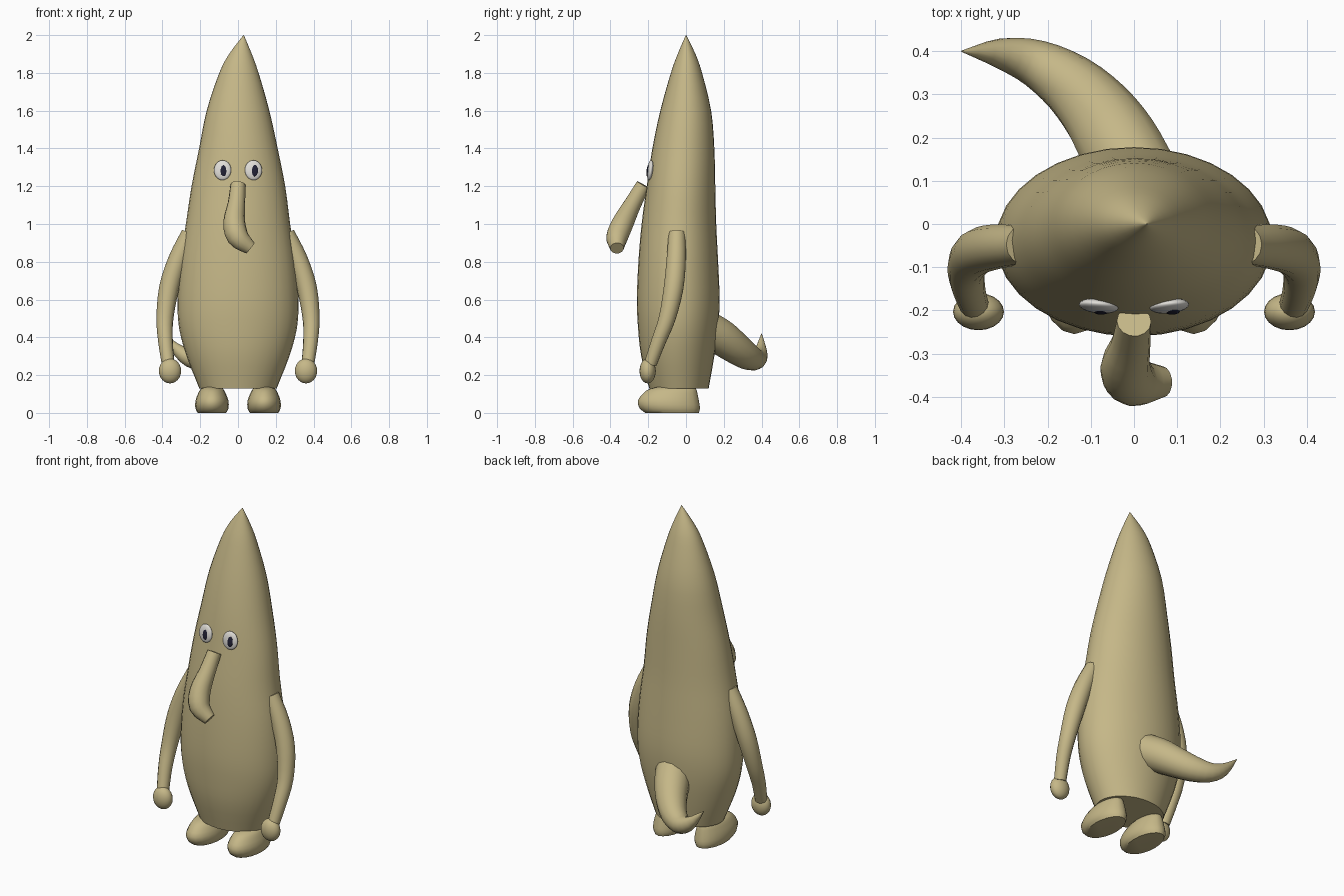
import bpy, bmesh, math
from mathutils import Vector

if "Cube" in bpy.data.objects:
    bpy.data.objects.remove(bpy.data.objects["Cube"])


def material(name, rgb):
    m = bpy.data.materials.new(name)
    m.diffuse_color = (*rgb, 1)
    m.use_nodes = True
    m.node_tree.nodes["Principled BSDF"].inputs["Base Color"].default_value = m.diffuse_color
    return m


TAN = material("olive tan", (0.56, 0.475, 0.245))
WHITE = material("eye white", (0.74, 0.72, 0.68))
DARK = material("pupil dark", (0.015, 0.015, 0.035))


def spline(points, steps):
    """Smooth interpolation through tuples of any length."""
    pts = [Vector(p) for p in points]
    pts = [2 * pts[0] - pts[1]] + pts + [2 * pts[-1] - pts[-2]]
    out = []
    for i in range(1, len(pts) - 2):
        a, b, c, d = pts[i - 1:i + 3]
        for s in range(steps):
            t = s / steps
            out.append(0.5 * (2 * b + (c - a) * t + (2 * a - 5 * b + 4 * c - d) * t * t
                              + (3 * b - a - 3 * c + d) * t ** 3))
    return out + [pts[-2]]


def loft(name, rings, mat):
    """Skin a list of equal rings and cap both ends."""
    bm = bmesh.new()
    loops = [[bm.verts.new(p) for p in ring] for ring in rings]
    n = len(loops[0])
    for a, b in zip(loops, loops[1:]):
        for i in range(n):
            j = (i + 1) % n
            bm.faces.new((a[i], a[j], b[j], b[i]))
    bm.faces.new(loops[0][::-1])
    bm.faces.new(loops[-1])
    bmesh.ops.recalc_face_normals(bm, faces=bm.faces)
    mesh = bpy.data.meshes.new(name)
    bm.to_mesh(mesh)
    bm.free()
    ob = bpy.data.objects.new(name, mesh)
    bpy.context.collection.objects.link(ob)
    mesh.materials.append(mat)
    smooth(ob)
    return ob


def smooth(ob):
    bpy.ops.object.select_all(action='DESELECT')
    ob.select_set(True)
    bpy.context.view_layer.objects.active = ob
    bpy.ops.object.shade_smooth_by_angle(angle=math.radians(50))


def stack(name, sections, steps, sides):
    """Loft of flat ellipses: (z, x centre, x radius, front y, back y)."""
    rings = []
    for z, cx, rx, y0, y1 in spline(sections, steps):
        rings.append([(cx + rx * math.cos(a), (y0 + y1) / 2 + (y1 - y0) / 2 * math.sin(a), z)
                      for a in (math.tau * i / sides for i in range(sides))])
    return loft(name, rings, TAN)


def tube(name, path, steps=3, sides=14):
    """Tapered tube along (x, y, z, radius) points."""
    pts = spline(path, steps)
    pos = [p.to_3d() for p in pts]
    rings, u = [], Vector((1, 0, 0))
    for i, p in enumerate(pos):
        t = (pos[min(i + 1, len(pos) - 1)] - pos[max(i - 1, 0)]).normalized()
        u = (u - t * u.dot(t)).normalized()
        v = t.cross(u)
        rings.append([p + pts[i][3] * (math.cos(a) * u + math.sin(a) * v)
                      for a in (math.tau * k / sides for k in range(sides))])
    return loft(name, rings, TAN)


def ball(name, loc, radii, mat, rot=(0, 0, 0)):
    bpy.ops.mesh.primitive_uv_sphere_add(segments=20, ring_count=12, location=loc, rotation=rot)
    ob = bpy.context.object
    ob.name = name
    ob.scale = radii
    ob.data.materials.append(mat)
    smooth(ob)


# Body: tall pointed cone with a round belly and flat base
stack("body", [(0.13, 0, 0.205, -0.195, 0.12), (0.3, 0, 0.272, -0.237, 0.15),
               (0.45, 0, 0.312, -0.254, 0.17), (0.6, 0, 0.32, -0.26, 0.178),
               (0.8, 0, 0.306, -0.252, 0.17), (1.0, 0, 0.276, -0.235, 0.16),
               (1.2, 0.002, 0.248, -0.208, 0.155), (1.4, 0.002, 0.208, -0.178, 0.15),
               (1.6, 0, 0.166, -0.136, 0.133), (1.8, 0.005, 0.104, -0.08, 0.085),
               (1.9, 0.013, 0.06, -0.044, 0.05), (2.0, 0.03, 0.001, -0.001, 0.001)], 3, 32)

# Drooping nose, bent to one side at the end
tube("nose", [(0, -0.225, 1.207, 0.04), (-0.008, -0.28, 1.11, 0.046),
              (-0.02, -0.332, 1.01, 0.058), (0.0, -0.365, 0.93, 0.058),
              (0.066, -0.365, 0.872, 0.036)])

# Curved tail ending in a point
tube("tail", [(0.01, 0.1, 0.45, 0.1), (-0.035, 0.185, 0.4, 0.097),
              (-0.085, 0.26, 0.345, 0.086), (-0.15, 0.325, 0.3, 0.072),
              (-0.23, 0.373, 0.285, 0.055), (-0.31, 0.395, 0.325, 0.035),
              (-0.4, 0.4, 0.42, 0.001)])

for s, side in ((-1, "left"), (1, "right")):
    # Arms and hands
    tube("arm_" + side, [(s * 0.255, -0.048, 0.95, 0.045), (s * 0.318, -0.052, 0.81, 0.052),
                         (s * 0.365, -0.066, 0.66, 0.053), (s * 0.387, -0.1, 0.5, 0.045),
                         (s * 0.384, -0.145, 0.38, 0.039), (s * 0.37, -0.188, 0.26, 0.034)])
    ball("hand_" + side, (s * 0.36, -0.203, 0.222), (0.059, 0.043, 0.066), TAN)
    # Feet with flat soles
    x = s * 0.138
    stack("foot_" + side, [(0, x, 0.075, -0.215, 0.068), (0.025, x, 0.088, -0.246, 0.074),
                           (0.065, x, 0.087, -0.255, 0.068), (0.105, x, 0.072, -0.225, 0.06),
                           (0.128, x, 0.058, -0.19, 0.052), (0.14, x, 0.035, -0.13, 0.03)], 2, 20)
    # Eyes and pupils
    ball("eye_" + side, (s * 0.082, -0.19, 1.285), (0.046, 0.016, 0.053), WHITE,
         (math.radians(-7), 0, math.radians(s * 6)))
    ball("pupil_" + side, (s * 0.082 + 0.006, -0.202, 1.283), (0.018, 0.007, 0.031), DARK,
         (math.radians(-7), 0, 0))
